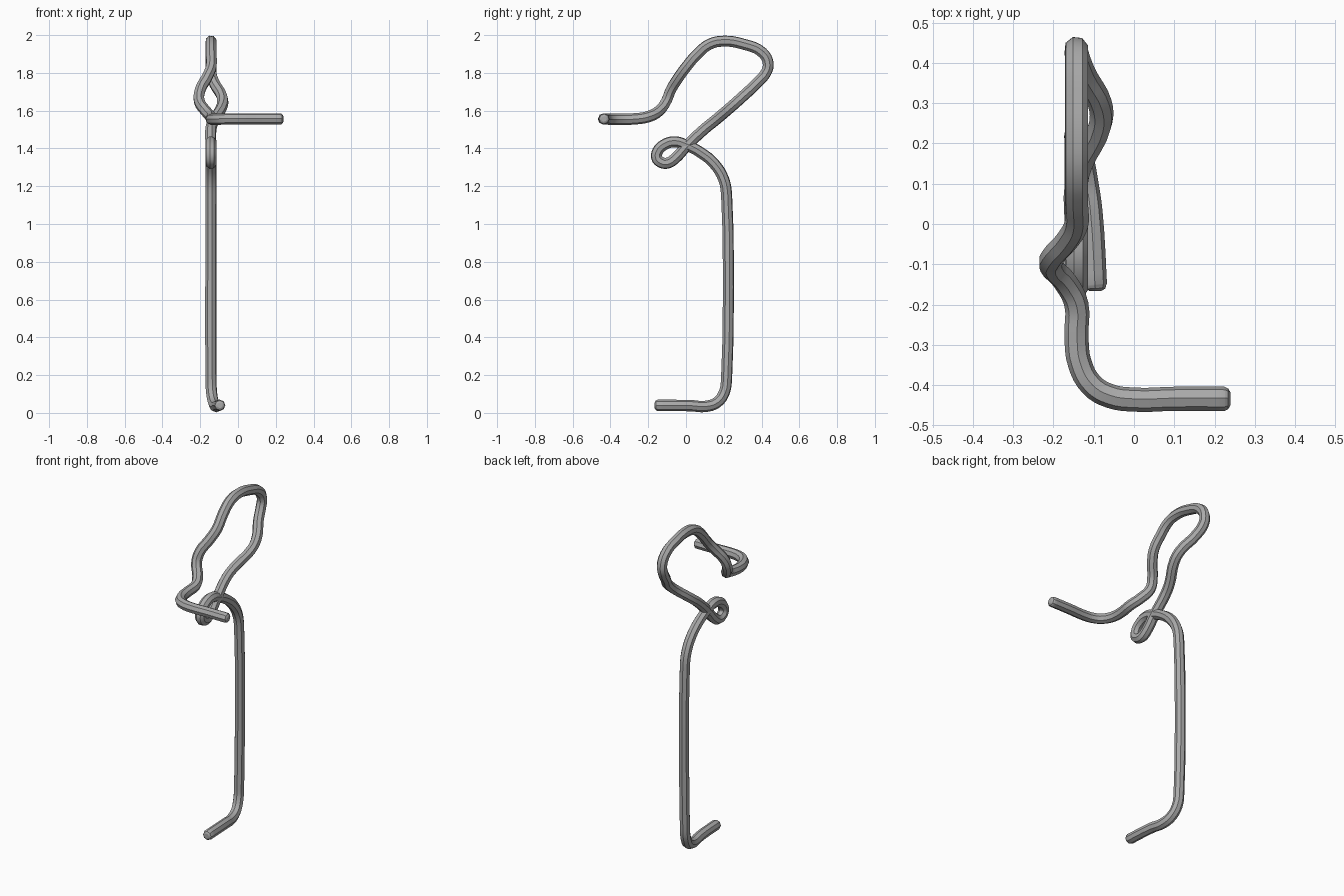
import bpy

cube = bpy.data.objects.get("Cube")
if cube:
    bpy.data.objects.remove(cube, do_unlink=True)

RADIUS = 0.03
STEM_X = -0.143

steel = bpy.data.materials.new("grey steel")
steel.use_nodes = True
grey = (0.4, 0.4, 0.4, 1)
steel.diffuse_color = grey
steel.node_tree.nodes["Principled BSDF"].inputs["Base Color"].default_value = grey


def in_plane(*points):
    """Path points lying in the plane of the stem, given as (y, z)."""
    return [(STEM_X, y, z) for y, z in points]


# Foot, running back to the stem
path = [(-0.097, -0.15, 0.04), (-0.108, 0.03, 0.038), (-0.118, 0.1, 0.034),
        (-0.13, 0.165, 0.056), (-0.14, 0.203, 0.11)]
# Straight stem, shoulder and small eye loop
path += in_plane((0.215, 0.19), (0.215, 1.15), (0.2, 1.235), (0.15, 1.318),
                 (0.075, 1.38), (0, 1.418), (-0.06, 1.435), (-0.115, 1.42),
                 (-0.15, 1.385), (-0.155, 1.35), (-0.135, 1.328),
                 (-0.1, 1.322), (-0.06, 1.345), (0, 1.41), (0.1, 1.505))
# Rising side of the large loop, bulging to the left
path += [(-0.13, 0.15, 1.545), (-0.083, 0.25, 1.63), (-0.085, 0.3, 1.675),
         (-0.125, 0.375, 1.745)]
# Top of the large loop
path += in_plane((0.425, 1.805), (0.435, 1.85), (0.405, 1.907), (0.3, 1.953),
                 (0.2, 1.968), (0.125, 1.952), (0.06, 1.9), (0, 1.83))
# Falling side, bulging to the right
path += [(-0.165, -0.04, 1.775), (-0.2, -0.08, 1.71), (-0.205, -0.105, 1.65),
         (-0.17, -0.145, 1.597)]
# Front arm, turning sideways
path += in_plane((-0.2, 1.568), (-0.28, 1.556))
path += [(-0.135, -0.345, 1.554), (-0.105, -0.4, 1.555), (-0.06, -0.427, 1.556),
         (0, -0.436, 1.556), (0.1, -0.434, 1.556), (0.225, -0.434, 1.556)]

# Rounded tips: short extra points with a smaller radius
points = [(p, 1) for p in path]
points = [((-0.096, -0.166, 0.04), 0.5), ((-0.096, -0.16, 0.04), 0.85)] + points
points += [((0.234, -0.434, 1.556), 0.85), ((0.24, -0.434, 1.556), 0.5)]

curve = bpy.data.curves.new("bent_wire", "CURVE")
curve.dimensions = "3D"
curve.bevel_depth = RADIUS
curve.bevel_resolution = 2
curve.resolution_u = 4
curve.use_fill_caps = True
curve.twist_mode = "MINIMUM"
spline = curve.splines.new("BEZIER")
spline.bezier_points.add(len(points) - 1)
for knot, (position, radius) in zip(spline.bezier_points, points):
    knot.co = position
    knot.radius = radius
    knot.handle_left_type = knot.handle_right_type = "AUTO"

wire = bpy.data.objects.new("bent_wire", curve)
bpy.context.collection.objects.link(wire)
curve.materials.append(steel)

# Mesh with smooth sides
bpy.ops.object.select_all(action="DESELECT")
wire.select_set(True)
bpy.context.view_layer.objects.active = wire
bpy.ops.object.convert(target="MESH")
bpy.ops.object.shade_smooth_by_angle()
